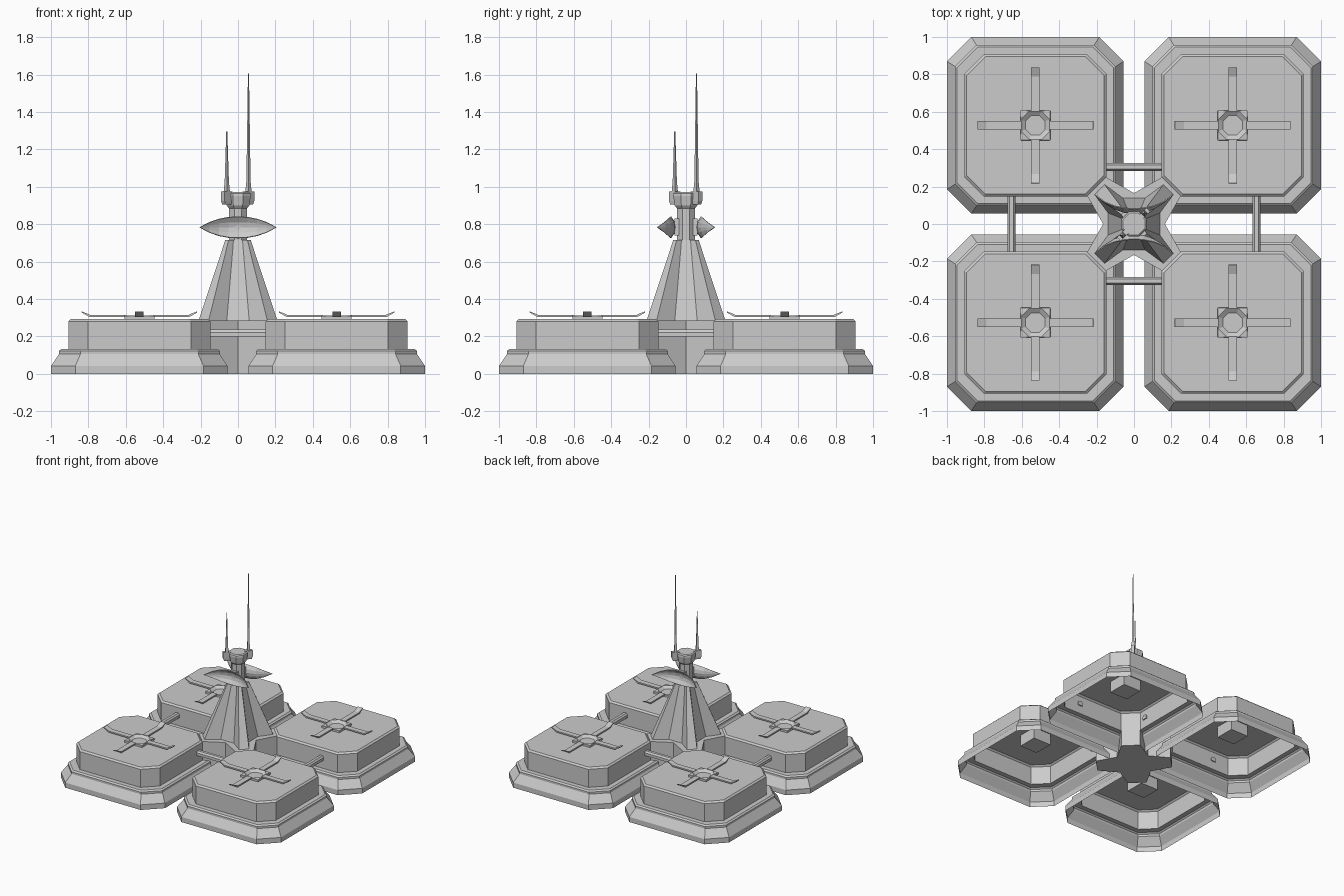
import bpy, bmesh
from math import pi
from mathutils import Matrix, Vector

if "Cube" in bpy.data.objects:
    bpy.data.objects.remove(bpy.data.objects["Cube"])


def finish(name, bm, loc=(0, 0, 0), rot=0.0):
    bmesh.ops.remove_doubles(bm, verts=bm.verts, dist=1e-5)
    bmesh.ops.recalc_face_normals(bm, faces=bm.faces)
    me = bpy.data.meshes.new(name)
    bm.to_mesh(me)
    bm.free()
    ob = bpy.data.objects.new(name, me)
    ob.location = loc
    ob.rotation_euler.z = rot
    bpy.context.collection.objects.link(ob)
    return ob


def loft(name, rings, bottom=True, top=True, loc=(0, 0, 0), rot=0.0):
    """Join (outline, z) rings with quads and cap the ends."""
    bm = bmesh.new()
    loops = [[bm.verts.new((x, y, z)) for x, y in pts] for pts, z in rings]
    n = len(loops[0])
    for a, b in zip(loops, loops[1:]):
        for i in range(n):
            j = (i + 1) % n
            bm.faces.new((a[i], a[j], b[j], b[i]))
    if bottom:
        bm.faces.new(loops[0][::-1])
    if top:
        bm.faces.new(loops[-1])
    return finish(name, bm, loc, rot)


def spin4(pts):
    """Repeat one quadrant of an outline four times."""
    out = []
    for k in range(4):
        m = Matrix.Rotation(k * pi / 2, 2)
        out += [tuple(m @ Vector(p)) for p in pts]
    return out


def octo(h, cut):
    return spin4([(h, h - cut), (h - cut, h)])


def reg(h):
    return octo(h, h * 0.586)


def rect(x, y):
    return [(x, -y), (x, y), (-x, y), (-x, -y)]


# Four landing pads, open underneath
C = 0.5275
pad_profile = [(0.4725, 0.13, 0), (0.4725, 0.13, 0.042), (0.43, 0.115, 0.105),
               (0.43, 0.115, 0.122), (0.418, 0.11, 0.132), (0.38, 0.105, 0.132),
               (0.38, 0.105, 0.28), (0.367, 0.1, 0.292)]
for sx in (-1, 1):
    for sy in (-1, 1):
        c = (sx * C, sy * C, 0)
        loft("pad_shell", [(octo(h, k), z) for h, k, z in pad_profile], bottom=False, loc=c)
        # Square hub housing with a shallow eight-sided recess
        loft("hub_housing", [(octo(0.08, 0), 0.2), (octo(0.08, 0), 0.308),
                             (octo(0.077, 0.045), 0.312), (octo(0.052, 0.03), 0.294)], loc=c)
        # Cross strips with upturned ends
        for k in range(4):
            bm = bmesh.new()
            prof = [(0.075, 0.303), (0.265, 0.303), (0.31, 0.328),
                    (0.308, 0.334), (0.26, 0.314), (0.075, 0.314)]
            rows = [[bm.verts.new((x, w, z)) for x, z in prof] for w in (-0.022, 0.022)]
            bm.faces.new(rows[0])
            bm.faces.new(rows[1][::-1])
            for i in range(6):
                j = (i + 1) % 6
                bm.faces.new((rows[0][i], rows[1][i], rows[1][j], rows[0][j]))
            finish("cross_strip", bm, c, k * pi / 2)

# Connecting pipes between pads
for s in (-1, 1):
    for name, off, rot in (("side_pipe", (s * 0.655, 0, 0), pi / 2),
                           ("cross_pipe", (0, s * 0.305, 0), 0)):
        loft(name, [(rect(0.155, 0.021), 0.2), (rect(0.155, 0.021), 0.222),
                    (rect(0.155, 0.011), 0.236)], loc=off, rot=rot)

# Tower foot wedged between the pads, and four-finned tower
foot = spin4([(0.165, 0), (0.25, 0.15), (0.15, 0.25)])
loft("tower_foot", [(foot, 0), (foot, 0.285)])


def fins(n, w, b, a):
    return spin4([(n, -w), (n, w), (b, a), (a, b)])


loft("tower", [(fins(0.14, 0.06, 0.212, 0.158), 0.28),
               (fins(0.05, 0.024, 0.068, 0.05), 0.715)])

# Neck, dish mount and crown
loft("neck", [(reg(0.048), 0.71), (reg(0.048), 0.89)])
loft("dish_mount", [(rect(0.03, 0.062), 0.74), (rect(0.03, 0.062), 0.83)])
loft("crown", [(reg(0.045), 0.88), (reg(0.06), 0.9), (reg(0.068), 0.95),
               (reg(0.066), 0.965), (reg(0.058), 0.972)])

# Two leaf-shaped dishes, hollow sides facing outward
for s in (-1, 1):
    bm = bmesh.new()
    NU, NV = 8, 4
    grid = []
    for i in range(NU + 1):
        u = i / NU * 2 - 1
        half = 0.057 * (1 - abs(u) ** 2.2)
        row = []
        for j in range(NV + 1):
            v = (j / NV * 2 - 1) * half
            row.append(bm.verts.new((0.205 * u, s * (0.056 + 0.098 * u * u + 8 * v * v), 0.783 + v)))
        grid.append(row)
    for i in range(NU):
        for j in range(NV):
            bm.faces.new((grid[i][j], grid[i + 1][j], grid[i + 1][j + 1], grid[i][j + 1]))
    dish = finish("dish", bm)
    mod = dish.modifiers.new("thickness", 'SOLIDIFY')
    mod.thickness = 0.006
    mod.offset = 0

# Antennas on diagonal brackets
for p, top in ((-0.06, 1.295), (0.056, 1.605)):
    loft("antenna_bracket", [(rect(0.022, 0.012), 0.905), (rect(0.03, 0.014), 0.925),
                             (rect(0.03, 0.014), 0.975)], loc=(p, p, 0), rot=pi / 4)
    loft("antenna", [(rect(0.012, 0.012), 0.97), (rect(0.008, 0.008), 1.03),
                     (rect(0.002, 0.002), top)], loc=(p, p, 0), rot=pi / 4)
